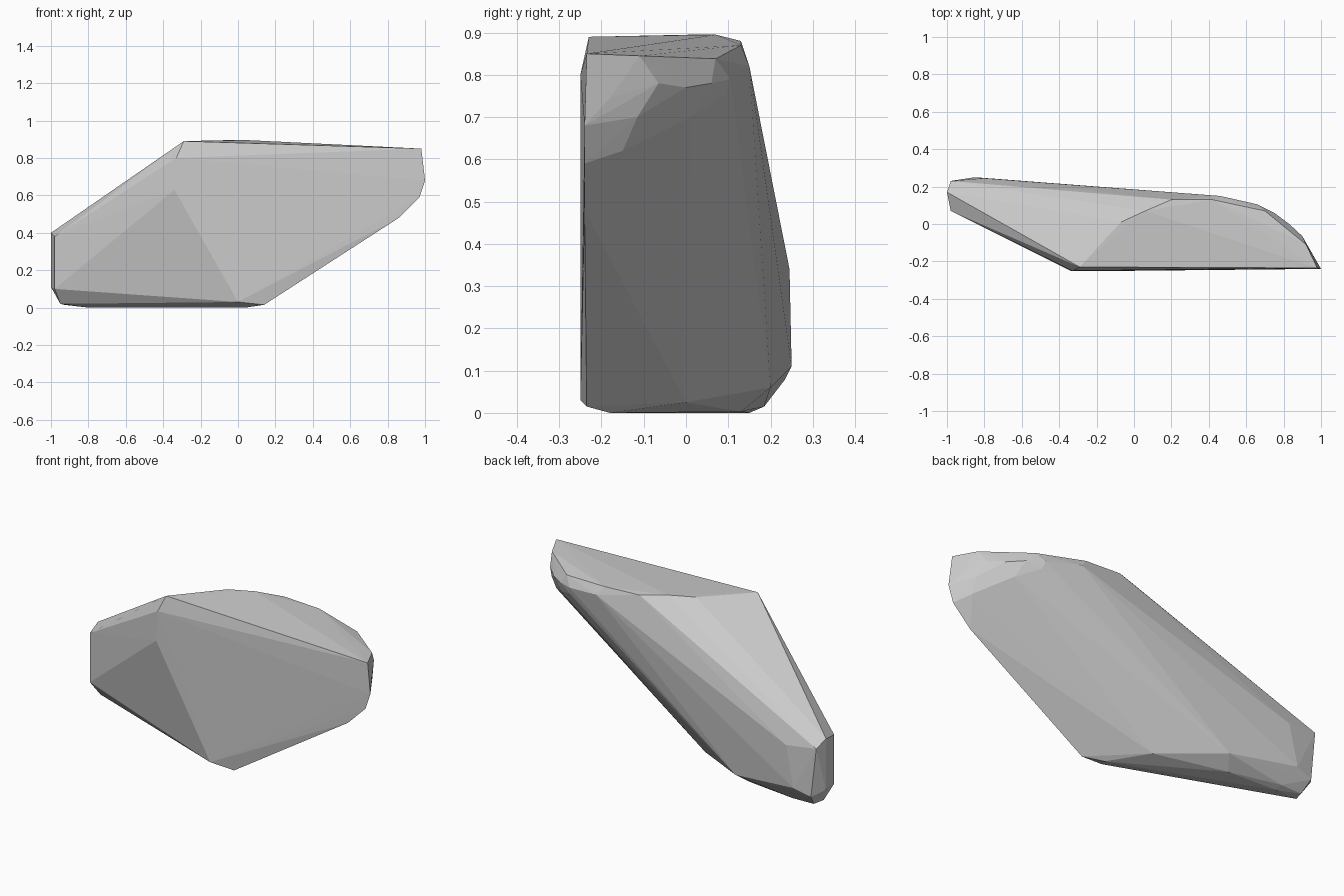
import bpy
import bmesh

cube = bpy.data.objects.get("Cube")
if cube:
    bpy.data.objects.remove(cube, do_unlink=True)

stone = bpy.data.materials.new("plain grey stone")
stone.use_nodes = True
grey = (0.6, 0.6, 0.6, 1)
stone.diffuse_color = grey
stone.node_tree.nodes["Principled BSDF"].inputs["Base Color"].default_value = grey

# Corners of the shard, grouped by region
front_face = [(-.33, -.25, .8), (-.34, -.25, .63), (0, -.25, .03),
              (.14, -.235, .015), (.86, -.24, .48)]
top_face = [(-.29, -.23, .89), (-.07, .01, .895), (.06, .07, .895), (.2, .13, .88)]
# Rounded end: upper rim, widest line, lower rim
upper_rim = [(.98, -.235, .85), (.92, -.11, .845), (.7, .07, .838), (.42, .13, .87)]
widest = [(1, -.24, .68), (.965, -.18, .745), (.925, -.115, .7), (.9, -.065, .78),
          (.83, 0, .77), (.75, .06, .78), (.66, .105, .79), (.46, .15, .82)]
lower_rim = [(.97, -.24, .59), (.92, -.15, .62), (.78, .01, .7), (.67, .09, .75)]
# Blunt narrow end, base and the bulged ridge between base and back
narrow_end = [(-.98, .07, .38), (-1, .17, .4), (-.98, .23, .36), (-.8, .245, .34),
              (-.98, .07, .1), (-1, .17, .11), (-.85, .25, .11), (-.95, .235, .08)]
base = [(.04, -.18, 0), (-.5, .13, .003), (-.8, .15, 0), (-.95, .12, .02), (-.93, .18, .015)]
ridge = [(-.12, 0, .025), (-.45, .2, .06), (-.8, .185, .015)]

# Wrap the corners in one convex faceted body
bm = bmesh.new()
for p in front_face + top_face + upper_rim + widest + lower_rim + narrow_end + base + ridge:
    bm.verts.new(p)
bmesh.ops.convex_hull(bm, input=bm.verts)
loose = [v for v in bm.verts if not v.link_faces]
bmesh.ops.delete(bm, geom=loose, context='VERTS')
bmesh.ops.recalc_face_normals(bm, faces=bm.faces)
mesh = bpy.data.meshes.new("rock_shard")
bm.to_mesh(mesh)
bm.free()
mesh.materials.append(stone)
rock = bpy.data.objects.new("rock_shard", mesh)
bpy.context.collection.objects.link(rock)
